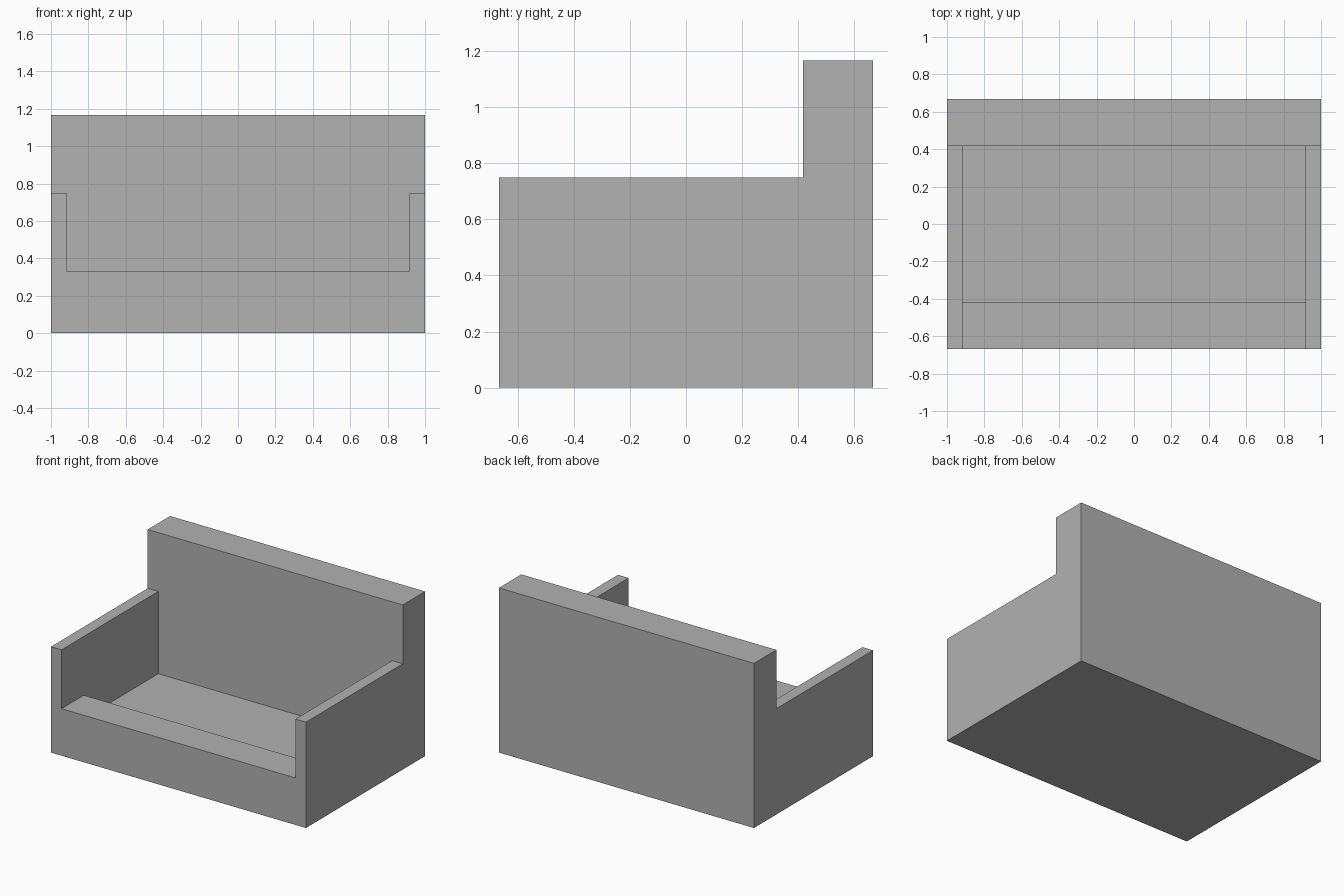
import bpy
import bmesh
import math

if "Cube" in bpy.data.objects:
    bpy.data.objects.remove(bpy.data.objects["Cube"], do_unlink=True)

WIDTH = 2.0
INNER = 1.834            # clear width between the arms
FRONT, BACK = -0.667, 0.667
BACKREST = 0.417         # front face of the backrest
LIP = -0.417             # rear edge of the front rail
WELL_Z, RAIL_Z, ARM_Z, TOP_Z = 0.167, 0.333, 0.75, 1.167

grey = bpy.data.materials.new("plain_grey")
grey.use_nodes = True
colour = (0.445, 0.445, 0.445, 1)
grey.diffuse_color = colour
grey.node_tree.nodes["Principled BSDF"].inputs["Base Color"].default_value = colour


def extrude_profile(name, profile, width):
    """Extrude a side profile of (y, z) points across x."""
    bm = bmesh.new()
    face = bm.faces.new([bm.verts.new((-width / 2, y, z)) for y, z in profile])
    grown = bmesh.ops.extrude_face_region(bm, geom=[face])
    verts = [v for v in grown["geom"] if isinstance(v, bmesh.types.BMVert)]
    bmesh.ops.translate(bm, verts=verts, vec=(width, 0, 0))
    bmesh.ops.recalc_face_normals(bm, faces=bm.faces)
    mesh = bpy.data.meshes.new(name)
    bm.to_mesh(mesh)
    bm.free()
    mesh.materials.append(grey)
    obj = bpy.data.objects.new(name, mesh)
    bpy.context.collection.objects.link(obj)
    return obj


# Frame: arms, base and backrest share one side outline
frame = extrude_profile("sofa_frame", [
    (FRONT, 0), (BACK, 0), (BACK, TOP_Z),
    (BACKREST, TOP_Z), (BACKREST, ARM_Z), (FRONT, ARM_Z)], WIDTH)

# Seat opening: front rail step and sunken seat well between the arms
cutter = extrude_profile("seat_cutter", [
    (FRONT - 0.2, RAIL_Z), (LIP, RAIL_Z), (LIP, WELL_Z),
    (BACKREST, WELL_Z), (BACKREST, ARM_Z + 0.2), (FRONT - 0.2, ARM_Z + 0.2)], INNER)
cutter.hide_render = True

cut = frame.modifiers.new("seat_opening", "BOOLEAN")
cut.operation = "DIFFERENCE"
cut.solver = "EXACT"
cut.object = cutter
bpy.context.view_layer.objects.active = frame
bpy.ops.object.modifier_apply(modifier=cut.name)
bpy.data.objects.remove(cutter, do_unlink=True)

# Merge flat seams so every plane is one clean face
bm = bmesh.new()
bm.from_mesh(frame.data)
bmesh.ops.remove_doubles(bm, verts=bm.verts, dist=0.0005)
bmesh.ops.dissolve_limit(bm, angle_limit=math.radians(1), verts=bm.verts, edges=bm.edges)
bm.to_mesh(frame.data)
bm.free()
